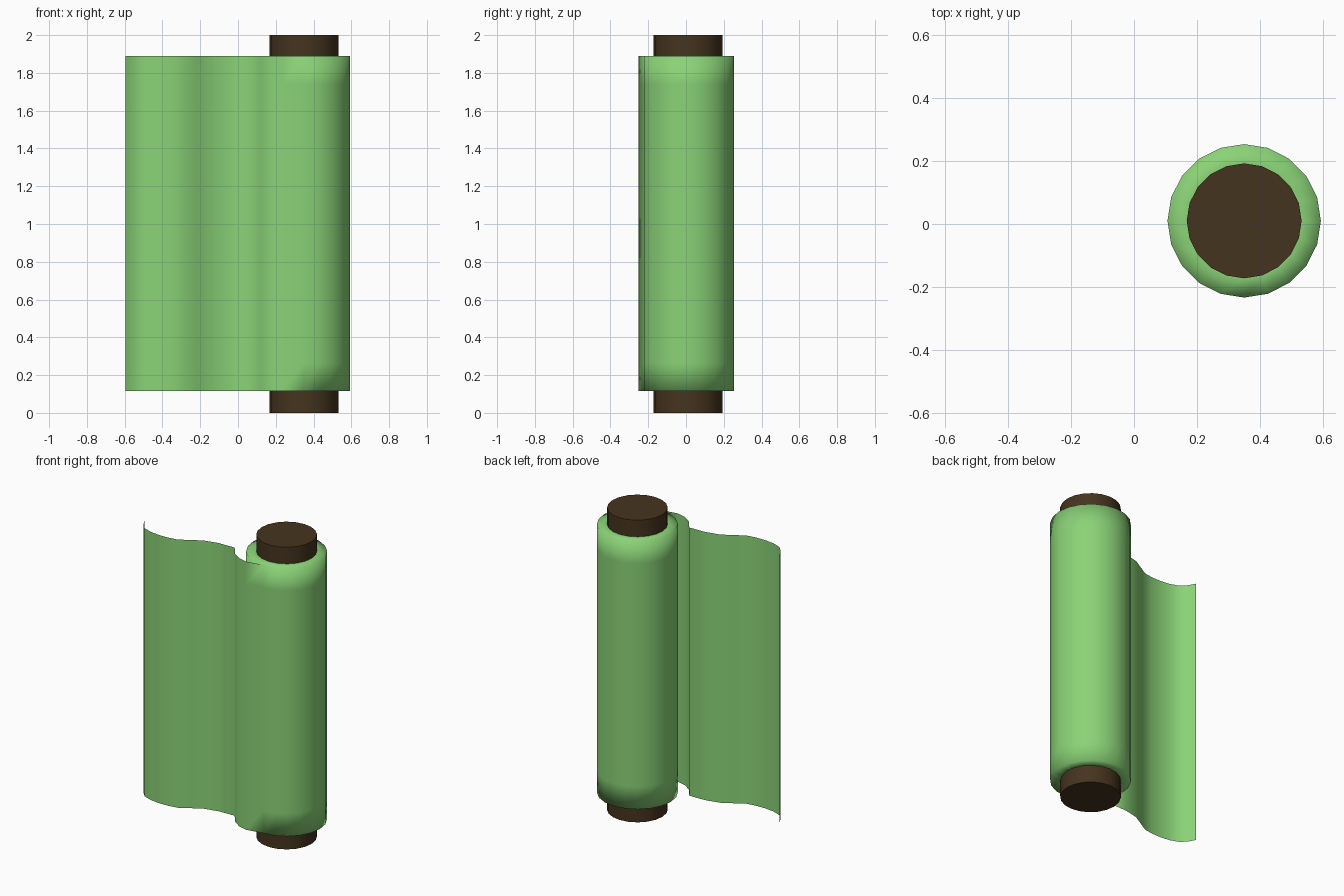
import bpy, bmesh
from math import cos, sin, pi

if "Cube" in bpy.data.objects:
    bpy.data.objects.remove(bpy.data.objects["Cube"])

CX, CY, SIDES = 0.349, 0.01, 20
Z0, Z1 = 0.115, 1.89


def material(name, color):
    m = bpy.data.materials.new(name)
    m.diffuse_color = (*color, 1)
    m.use_nodes = True
    m.node_tree.nodes["Principled BSDF"].inputs["Base Color"].default_value = m.diffuse_color
    return m


def finish(name, bm, mat):
    me = bpy.data.meshes.new(name)
    bm.to_mesh(me)
    bm.free()
    ob = bpy.data.objects.new(name, me)
    bpy.context.collection.objects.link(ob)
    me.materials.append(mat)
    return ob


def ring(bm, r, z):
    return [bm.verts.new((CX + r * cos(2 * pi * i / SIDES),
                          CY + r * sin(2 * pi * i / SIDES), z)) for i in range(SIDES)]


def bridge(bm, a, b):
    for i in range(SIDES):
        j = (i + 1) % SIDES
        bm.faces.new((a[i], a[j], b[j], b[i])).smooth = True


green = material("green_film", (0.255, 0.65, 0.185))
brown = material("brown_card", (0.06, 0.034, 0.013))

# Solid core: smooth wall, flat caps with sharp rims
bm = bmesh.new()
low, high = ring(bm, 0.182, 0), ring(bm, 0.182, 2)
bridge(bm, low, high)
bm.faces.new(low[::-1])
bm.faces.new(high)
for e in bm.edges:
    if any(not f.smooth for f in e.link_faces):
        e.smooth = False
finish("core", bm, brown)

# Wound roll: smooth wall with flat end rings that meet the core
bm = bmesh.new()
heights = (Z0, Z0 + 0.15, Z1 - 0.15, Z1)
wall = [ring(bm, 0.243, z) for z in heights]
rings = [ring(bm, 0.18, Z0)] + wall + [ring(bm, 0.18, Z1)]
for a, b in zip(rings, rings[1:]):
    bridge(bm, a, b)

# Loose wavy sheet, a single surface running off the front of the roll
path = [(-0.595, -0.13), (-0.57, -0.175), (-0.535, -0.212), (-0.475, -0.234),
        (-0.41, -0.242), (-0.34, -0.241), (-0.28, -0.231), (-0.21, -0.19),
        (-0.145, -0.153), (-0.05, -0.131), (0.065, -0.128), (0.12, -0.20),
        (0.175, -0.236), (0.235, -0.252)]
cols = [[bm.verts.new((x, y, z)) for z in heights] for x, y in path]
cols.append([r[SIDES * 3 // 4] for r in wall])
for a, b in zip(cols, cols[1:]):
    for k in range(len(heights) - 1):
        bm.faces.new((a[k], b[k], b[k + 1], a[k + 1])).smooth = True
finish("roll_and_loose_sheet", bm, green)
